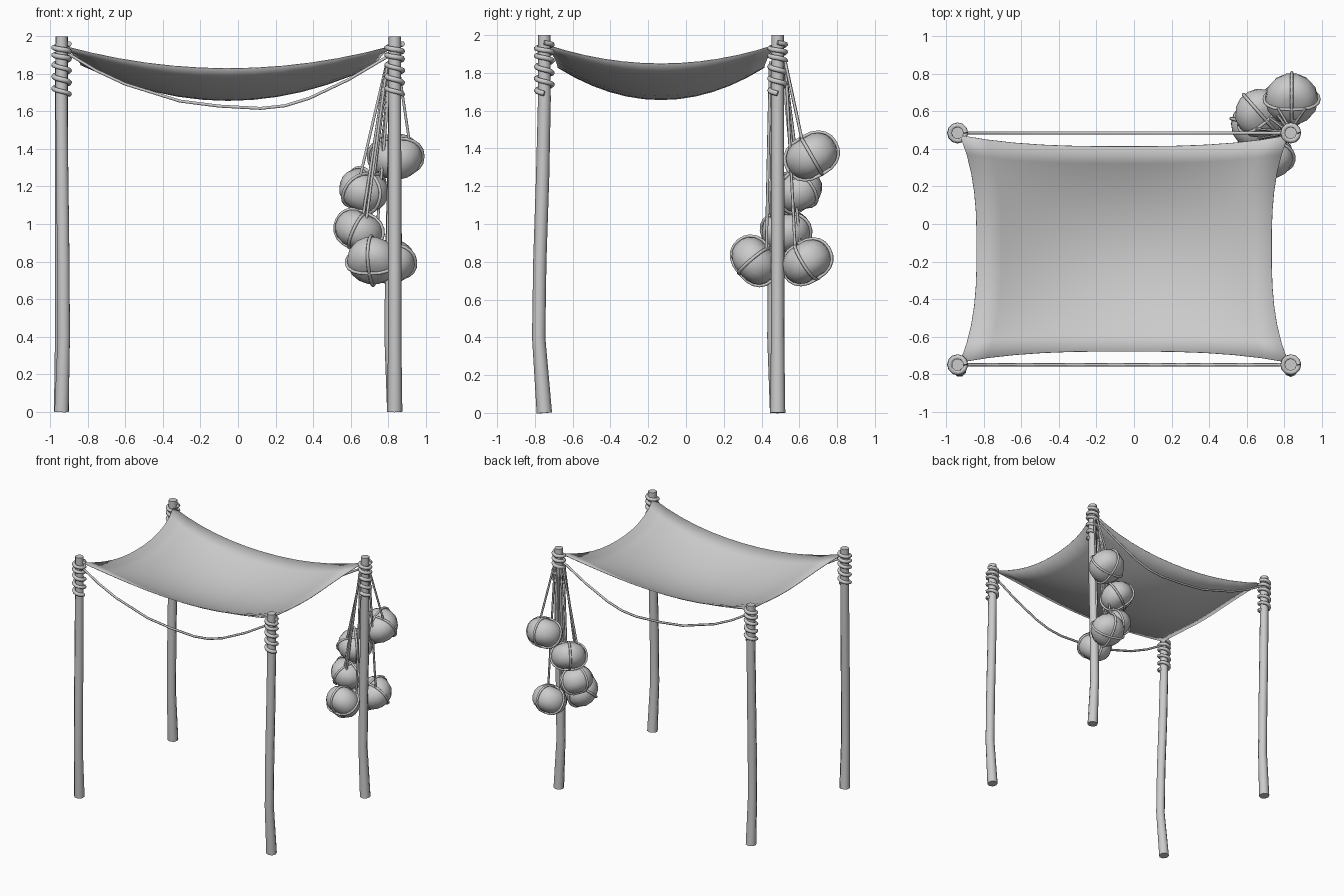
import bpy, bmesh, math
from mathutils import Vector

cube = bpy.data.objects.get("Cube")
if cube:
    bpy.data.objects.remove(cube, do_unlink=True)

grey = bpy.data.materials.new("plain grey")
grey.use_nodes = True
grey.diffuse_color = (0.6, 0.6, 0.6, 1)
grey.node_tree.nodes["Principled BSDF"].inputs["Base Color"].default_value = (0.6, 0.6, 0.6, 1)


def add_mesh(name, mesh, angle=40):
    obj = bpy.data.objects.new(name, mesh)
    bpy.context.collection.objects.link(obj)
    mesh.materials.clear()
    mesh.materials.append(grey)
    bpy.ops.object.select_all(action='DESELECT')
    obj.select_set(True)
    bpy.context.view_layer.objects.active = obj
    bpy.ops.object.shade_smooth_by_angle(angle=math.radians(angle))
    return obj


def tube(name, points, radius, scales=None, closed=False, sides=1, angle=70):
    """Sweep a round section along a list of points and keep it as a mesh."""
    curve = bpy.data.curves.new(name, 'CURVE')
    curve.dimensions = '3D'
    curve.bevel_depth = radius
    curve.bevel_resolution = sides
    curve.use_fill_caps = True
    spline = curve.splines.new('POLY')
    spline.points.add(len(points) - 1)
    for i, p in enumerate(points):
        spline.points[i].co = (*p, 1)
        spline.points[i].radius = scales[i] if scales else 1
    spline.use_cyclic_u = closed
    temp = bpy.data.objects.new(name + "_path", curve)
    bpy.context.collection.objects.link(temp)
    bpy.context.view_layer.update()
    deps = bpy.context.evaluated_depsgraph_get()
    mesh = bpy.data.meshes.new_from_object(temp.evaluated_get(deps))
    bpy.data.objects.remove(temp, do_unlink=True)
    return add_mesh(name, mesh, angle)


# Four slightly bent poles, each with a rope lashing near its top
LEFT, RIGHT, FRONT, BACK = 0.835, -0.94, -0.75, 0.485
poles = {
    "front_left": (LEFT, FRONT, 0.0, -0.03),
    "front_right": (RIGHT, FRONT, 0.012, -0.03),
    "back_left": (LEFT, BACK, -0.02, 0.0),
    "back_right": (RIGHT, BACK, 0.0, -0.02),
}
heights = [0, 0.4, 0.8, 1.25, 1.65, 2]
bend = [0, 1, 0.8, 0.3, 0, 0]
thickness = [1.1, 0.95, 0.95, 0.95, 0.92, 0.9]
for name, (x, y, bx, by) in poles.items():
    path = [(x + bx * b, y + by * b, z) for z, b in zip(heights, bend)]
    tube(name + "_pole", path, 0.037, thickness, sides=2, angle=50)

    # Two tight turns, then three loose ones
    coil = []
    steps = 12
    for i in range(5 * steps + 1):
        turn = i / steps
        z = 1.96 - 0.04 * turn if turn < 2 else 1.88 - 0.063 * (turn - 2)
        a = 2 * math.pi * turn
        coil.append((x + 0.042 * math.cos(a), y + 0.042 * math.sin(a), z))
    tube(name + "_lashing", coil, 0.014)

# Sagging canopy with edges pulled inward between the corners
bm = bmesh.new()
N = 12
cx, cy = (LEFT + RIGHT) / 2, (FRONT + BACK) / 2
grid = []
for j in range(N + 1):
    v = 2 * j / N - 1
    row = []
    for i in range(N + 1):
        u = 2 * i / N - 1
        su, sv = 1 - u * u, 1 - v * v
        x = cx + u * (0.875 - 0.09 * (1 - abs(v) ** 2.8))
        y = cy + v * (0.605 - 0.06 * (1 - abs(u) ** 2.8))
        row.append(bm.verts.new((x, y, 1.95 - 0.12 * su - 0.1 * sv - 0.07 * su * sv)))
    grid.append(row)
for j in range(N):
    for i in range(N):
        bm.faces.new((grid[j][i], grid[j][i + 1], grid[j + 1][i + 1], grid[j + 1][i]))
mesh = bpy.data.meshes.new("canopy")
bm.to_mesh(mesh)
bm.free()
canopy = add_mesh("canopy", mesh)
solid = canopy.modifiers.new("cloth_thickness", 'SOLIDIFY')
solid.thickness = 0.004

# Slack ropes along the front and back
slack = [(-0.91, 1.91), (-0.76, 1.82), (-0.6, 1.745), (-0.31, 1.655), (-0.1, 1.628), (0.12, 1.616),
         (0.25, 1.63), (0.38, 1.67), (0.59, 1.77), (0.81, 1.9)]
for side, y in (("front", FRONT), ("back", BACK)):
    tube(side + "_slack_rope", [(x, y, z) for x, z in slack], 0.009)


# Round gourds: squashed bodies tied with crossing loops and hung in a bunch
def gourd_point(a, around, grow=0):
    r = (0.138 + grow) * math.copysign(abs(math.cos(a)) ** 0.8, math.cos(a))
    h = (0.105 + grow) * math.copysign(abs(math.sin(a)) ** 0.9, math.sin(a))
    return Vector((r * math.cos(around), r * math.sin(around), h))


def gourd(name, centre, axis, size):
    centre = Vector(centre)
    turn = Vector(axis).to_track_quat('Z', 'Y')

    def place(p):
        return centre + turn @ (p * size)

    bm = bmesh.new()
    segs, rings = 14, 9
    loops = []
    for k in range(1, rings):
        a = math.pi * (k / rings - 0.5)
        loops.append([bm.verts.new(place(gourd_point(a, 2 * math.pi * s / segs)))
                      for s in range(segs)])
    for low, high in zip(loops, loops[1:]):
        for s in range(segs):
            t = (s + 1) % segs
            bm.faces.new((low[s], low[t], high[t], high[s]))
    bm.faces.new(loops[0][::-1])
    bm.faces.new(loops[-1])
    mesh = bpy.data.meshes.new(name)
    bm.to_mesh(mesh)
    bm.free()
    add_mesh(name, mesh, 60)

    for k, around in enumerate((0, math.pi / 2)):
        ring = [place(gourd_point(2 * math.pi * s / 20, around, 0.004)) for s in range(20)]
        tube(f"{name}_tie_{k + 1}", ring, 0.009, closed=True)
    # A pair of hanging ropes up to the pole
    for k, sign in enumerate((-1, 1)):
        end = place(gourd_point(1.15, math.pi / 2 * (1 + sign), 0.004))
        away = Vector((centre.x - LEFT, centre.y - BACK, 0)).normalized()
        start = Vector((LEFT, BACK, 1.86)) + away * 0.04
        start += Vector((-away.y, away.x, 0)) * 0.015 * sign
        tube(f"{name}_hanger_{k + 1}", [start, end], 0.008)


bunch = [
    ((0.84, 0.665, 1.36), (0.0, -0.5, 0.87), 1.03),
    ((0.67, 0.59, 1.18), (0.35, -0.4, 0.85), 0.97),
    ((0.645, 0.53, 0.965), (0.4, -0.1, 0.9), 0.95),
    ((0.715, 0.365, 0.805), (0.15, 0.75, 0.65), 0.98),
    ((0.81, 0.64, 0.8), (-0.1, -0.5, 0.85), 0.98),
]
for i, (centre, axis, size) in enumerate(bunch):
    gourd(f"gourd_{i + 1}", centre, axis, size)
